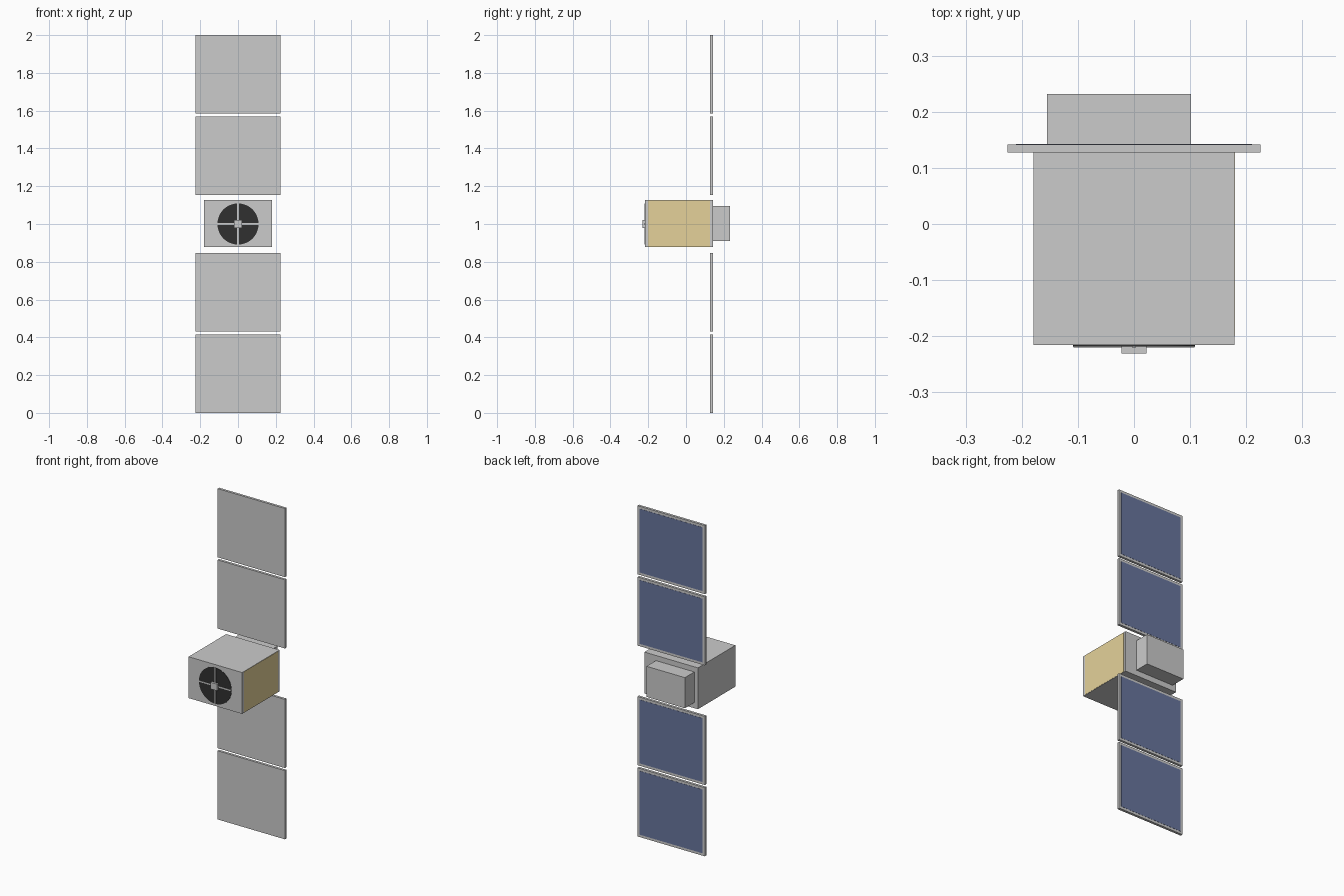
import bpy

if "Cube" in bpy.data.objects:
    bpy.data.objects.remove(bpy.data.objects["Cube"])


def material(name, rgb):
    m = bpy.data.materials.new(name)
    m.diffuse_color = (*rgb, 1)
    m.use_nodes = True
    m.node_tree.nodes["Principled BSDF"].inputs["Base Color"].default_value = m.diffuse_color
    return m


def box(name, x, y, z, mat=None):
    """Axis-aligned box from (min, max) ranges."""
    bpy.ops.mesh.primitive_cube_add(size=1, location=[(a + b) / 2 for a, b in (x, y, z)])
    ob = bpy.context.object
    ob.name = name
    ob.scale = [b - a for a, b in (x, y, z)]
    bpy.ops.object.transform_apply(location=False, rotation=False, scale=True)
    if mat:
        ob.data.materials.append(mat)
    return ob


gold = material("gold_foil", (0.78, 0.64, 0.32))
blue = material("solar_blue", (0.14, 0.18, 0.34))
black = material("aperture_black", (0.03, 0.03, 0.03))

# Main body, foil on the right side, equipment box at the back
box("body", (-0.179, 0.179), (-0.216, 0.142), (0.877, 1.127))
box("foil_side", (0.178, 0.18), (-0.2, 0.127), (0.879, 1.125), gold)
box("rear_box", (-0.155, 0.102), (0.141, 0.232), (0.911, 1.096))

# Telescope aperture with cross vanes and central hub
bpy.ops.mesh.primitive_cylinder_add(vertices=48, radius=0.109, depth=0.004,
                                    location=(0, -0.216, 1), rotation=(1.570796, 0, 0))
aperture = bpy.context.object
aperture.name = "aperture"
aperture.data.materials.append(black)
bpy.ops.object.shade_smooth_by_angle()
box("vane_horizontal", (-0.108, 0.108), (-0.22, -0.217), (0.996, 1.004))
box("vane_vertical", (-0.004, 0.004), (-0.22, -0.217), (0.892, 1.108))
box("aperture_hub", (-0.022, 0.022), (-0.231, -0.217), (0.98, 1.02))

# Two solar panels above and two below, cells facing the back
size, inset = 0.415, 0.015
for side, sign in (("upper", 1), ("lower", -1)):
    for place, start in (("inner", 0.154), ("outer", 0.585)):
        z0, z1 = sorted((1 + sign * start, 1 + sign * (start + size)))
        box(f"{side}_{place}_panel", (-0.225, 0.225), (0.127, 0.142), (z0, z1))
        box(f"{side}_{place}_cells", (-0.225 + inset, 0.225 - inset), (0.14, 0.143),
            (z0 + inset, z1 - inset), blue)
